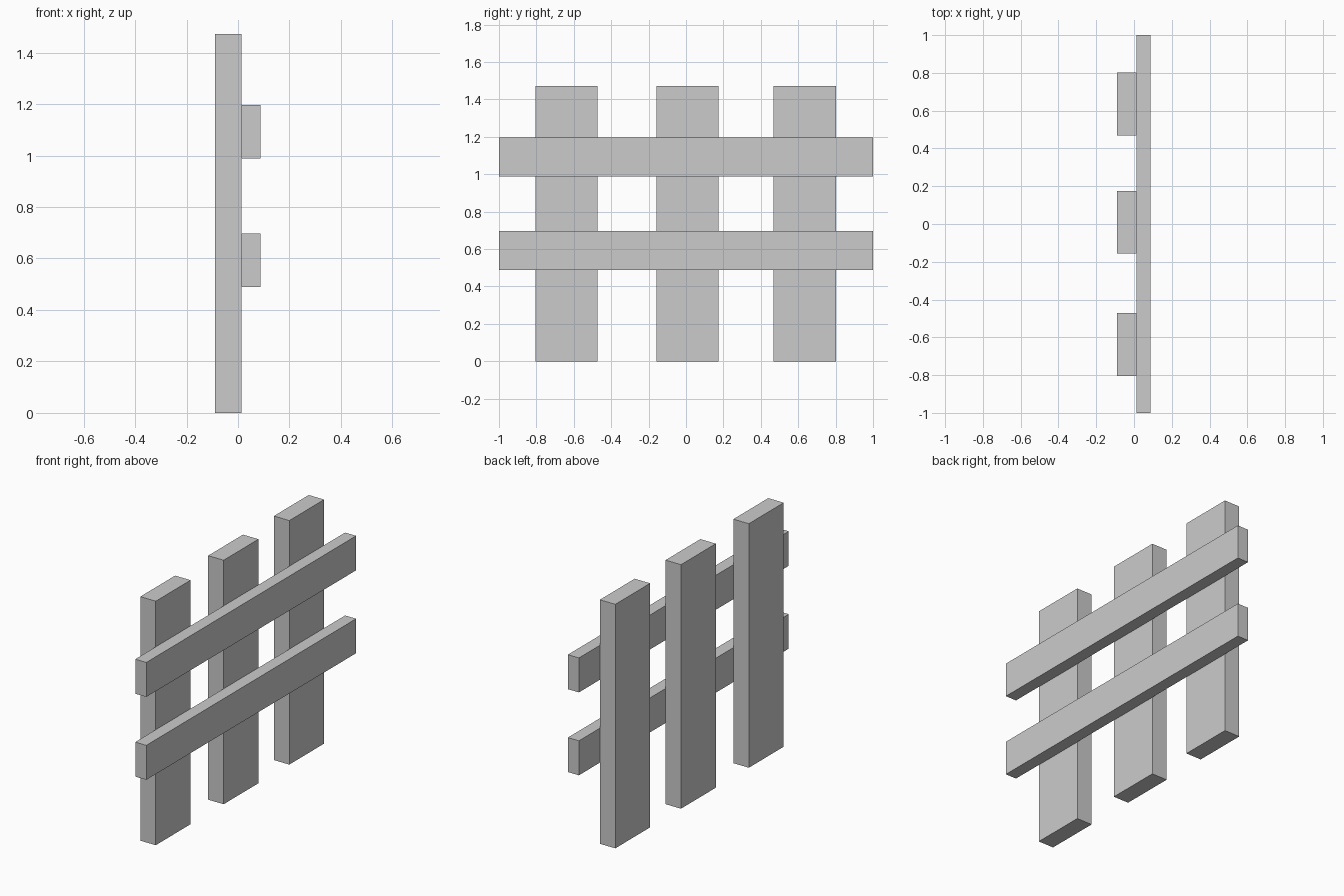
import bpy

if "Cube" in bpy.data.objects:
    bpy.data.objects.remove(bpy.data.objects["Cube"])


def box(name, x, y, z):
    """Box spanning the given (min, max) ranges."""
    spans = (x, y, z)
    bpy.ops.mesh.primitive_cube_add(size=1, location=[(a + b) / 2 for a, b in spans])
    ob = bpy.context.object
    ob.name = name
    ob.scale = [b - a for a, b in spans]
    bpy.ops.object.transform_apply(location=False, rotation=False, scale=True)
    return ob


# Upright pickets
PICKET_WIDTH = 0.332
for i, y in enumerate((-0.638, 0.009, 0.635), 1):
    box(f"picket_{i}", (-0.089, 0.014),
        (y - PICKET_WIDTH / 2, y + PICKET_WIDTH / 2), (0, 1.472))

# Horizontal rails on the +x face of the pickets
for name, z in (("lower_rail", 0.593), ("upper_rail", 1.093)):
    box(name, (0.0145, 0.088), (-1, 1), (z - 0.104, z + 0.104))
